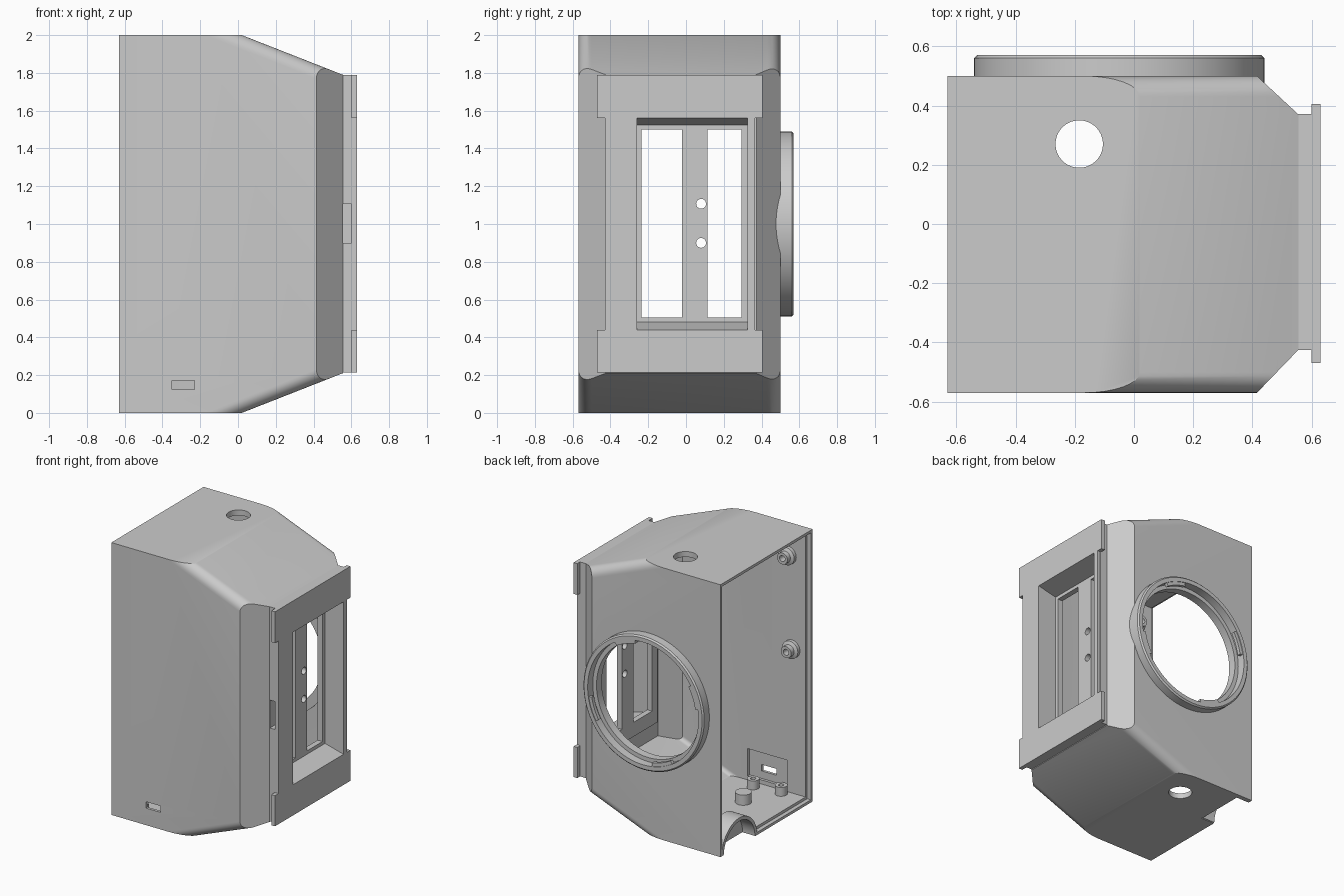
import bpy, bmesh, math
from mathutils import Matrix, Vector

if "Cube" in bpy.data.objects:
    bpy.data.objects.remove(bpy.data.objects["Cube"])

grey = bpy.data.materials.new("light_grey")
grey.diffuse_color = (0.6, 0.6, 0.6, 1)
grey.use_nodes = True
grey.node_tree.nodes["Principled BSDF"].inputs["Base Color"].default_value = grey.diffuse_color


def finish(name, bm):
    bmesh.ops.recalc_face_normals(bm, faces=bm.faces)
    me = bpy.data.meshes.new(name)
    bm.to_mesh(me)
    bm.free()
    me.materials.append(grey)
    ob = bpy.data.objects.new(name, me)
    bpy.context.scene.collection.objects.link(ob)
    return ob


def box(name, x, y, z):
    bm = bmesh.new()
    bmesh.ops.create_cube(bm, size=1)
    for v in bm.verts:
        v.co = [r[0] + (c + 0.5) * (r[1] - r[0]) for c, r in zip(v.co, (x, y, z))]
    return finish(name, bm)


ROT = {"z": Matrix(), "y": Matrix.Rotation(-math.pi / 2, 4, "X"),
       "x": Matrix.Rotation(math.pi / 2, 4, "Y")}


def cyl(name, r, h, loc, axis, n=64):
    """Solid cylinder rising from loc along the axis."""
    bm = bmesh.new()
    bmesh.ops.create_cone(bm, cap_ends=True, segments=n, radius1=r, radius2=r, depth=h)
    bm.transform(Matrix.Translation(loc) @ ROT[axis] @ Matrix.Translation((0, 0, h / 2)))
    return finish(name, bm)


def lathe(name, prof, loc, axis, a0=0, a1=360, n=72):
    """Closed (radius, height) profile turned about the axis, fully or in part."""
    bm = bmesh.new()
    full = a1 - a0 >= 360
    rows = []
    for i in range(n if full else n + 1):
        a = math.radians(a0 + (a1 - a0) * i / n)
        rows.append([bm.verts.new((r * math.cos(a), r * math.sin(a), h)) for r, h in prof])
    k = len(prof)
    for i in range(n):
        p, q = rows[i], rows[(i + 1) % len(rows)]
        for j in range(k):
            bm.faces.new((p[j], p[(j + 1) % k], q[(j + 1) % k], q[j]))
    if not full:
        bm.faces.new(rows[0])
        bm.faces.new(rows[-1])
    bm.transform(Matrix.Translation(loc) @ ROT[axis])
    return finish(name, bm)


def prism_y(bm, pts, y0, y1):
    a, b = ([bm.verts.new((x, y, z)) for x, z in pts] for y in (y0, y1))
    bm.faces.new(a)
    bm.faces.new(b)
    for i in range(len(pts)):
        j = (i + 1) % len(pts)
        bm.faces.new((a[i], a[j], b[j], b[i]))


def shell(name, t, x0, x1):
    """Housing shape inset by t: rounded wedge trimmed by flat planes."""
    bm = bmesh.new()
    top = lambda x: 2 + 0.3925 * (0.02 - x) - 1.074 * t
    prism_y(bm, [(x0, top(x0)), (x1, top(x1)), (x1, 2 - top(x1)), (x0, 2 - top(x0))],
            -0.57 + t, 0.50 - t)
    bmesh.ops.recalc_face_normals(bm, faces=bm.faces)
    edges = [e for e in bm.edges if abs(e.verts[0].co.x - e.verts[1].co.x) > 0.1]
    bmesh.ops.bevel(bm, geom=edges, offset=0.07 - t, segments=8, profile=0.5, affect="EDGES")
    for co, no in (((0, 0, 2), (0, 0, 1)), ((0, 0, 0), (0, 0, -1)),
                   ((0.415, 0.50, 0), (0.13, 0.14, 0)), ((0.415, -0.57, 0), (0.145, -0.14, 0))):
        no = Vector(no).normalized()
        bmesh.ops.bisect_plane(bm, geom=bm.verts[:] + bm.edges[:] + bm.faces[:], dist=1e-5,
                               plane_co=Vector(co) - no * t, plane_no=no, clear_outer=True)
        bmesh.ops.holes_fill(bm, edges=bm.edges[:], sides=0)
    return finish(name, bm)


def boolean(ob, others, op="DIFFERENCE"):
    bpy.context.view_layer.objects.active = ob
    for c in others:
        m = ob.modifiers.new("cut", "BOOLEAN")
        m.operation, m.solver, m.object = op, "EXACT", c
        bpy.ops.object.modifier_apply(modifier=m.name)
        bpy.data.objects.remove(c)


# Housing: hollow, open at the back, with all its openings
body = shell("housing", 0, -0.63, 0.555)
boolean(body, [
    shell("cavity", 0.04, -0.8, 0.515),
    shell("back_rebate", 0.02, -0.8, -0.60),
    cyl("port_hole", 0.43, 0.4, (-0.05, 0.3, 1), "y", 96),
    cyl("pipe_hole", 0.08, 2.4, (-0.185, 0.27, -0.2), "z"),
    box("slot", (-0.35, -0.23), (-0.7, -0.4), (0.125, 0.172)),
    box("slot_pocket", (-0.45, -0.13), (-0.55, -0.4), (0.07, 0.27)),
    box("front_opening", (0.45, 0.7), (-0.29, 0.355), (0.42, 1.58)),
    cyl("cable_notch", 0.185, 0.2, (-0.72, 0.28, 0), "x"),
])

# Half-round cover over the cable notch
cover = cyl("cable_cover", 0.205, 0.13, (-0.63, 0.28, 0), "x")
boolean(cover, [cyl("inner", 0.18, 0.2, (-0.73, 0.28, 0), "x"),
                box("below", (-1, 0), (-0.2, 0.7), (-0.5, 0.005))])

# Front frame: neck, clip flange with four corner tabs, tunnel with two windows
frame = box("front_frame", (0.54, 0.61), (-0.425, 0.372), (0.215, 1.79))
boolean(frame, [
    box("flange", (0.60, 0.63), (-0.43, 0.365), (0.215, 1.79)),
    box("tabs_low", (0.60, 0.63), (-0.47, 0.405), (0.215, 0.44)),
    box("tabs_high", (0.60, 0.63), (-0.47, 0.405), (1.56, 1.79)),
    box("tunnel", (0.44, 0.58), (-0.30, 0.365), (0.40, 1.60)),
], "UNION")
bm = bmesh.new()
prism_y(bm, [(0.48, 0.48), (0.63, 0.44), (0.7, 0.44), (0.7, 1.56), (0.63, 1.56), (0.48, 1.525)],
        -0.26, 0.325)
boolean(frame, [
    finish("funnel", bm),
    box("window_a", (0.3, 0.6), (-0.235, -0.02), (0.505, 1.5)),
    box("window_b", (0.3, 0.6), (0.115, 0.295), (0.505, 1.5)),
    cyl("screw_a", 0.026, 0.3, (0.3, 0.08, 1.107), "x", 24),
    cyl("screw_b", 0.026, 0.3, (0.3, 0.08, 0.9), "x", 24),
    box("latch_notch", (0.557, 0.60), (-0.5, -0.36), (0.9, 1.105)),
])

# Port ring with inner lip and four bayonet lugs
ring = lathe("port_ring", [(0.42, 0.45), (0.49, 0.45), (0.49, 0.56), (0.48, 0.57),
                           (0.45, 0.57), (0.45, 0.51), (0.42, 0.51)], (-0.05, 0, 1), "y", n=96)
smooth = [body, cover, frame, ring]
for k in range(4):
    a = 20 + 90 * k
    smooth.append(lathe("bayonet_lug", [(0.425, 0.54), (0.455, 0.54), (0.455, 0.565), (0.425, 0.565)],
                        (-0.05, 0, 1), "y", a - 11, a + 11, 10))

# Screw bosses on the side wall and pegs on the floor
for x, z in ((-0.49, 1.10), (-0.46, 1.78)):
    smooth.append(lathe("wall_boss", [(0.022, 0), (0.065, 0), (0.065, 0.03), (0.042, 0.04),
                                      (0.042, 0.075), (0.022, 0.075)], (x, -0.535, z), "y", n=32))
for x, y in ((-0.226, -0.457), (-0.437, -0.48)):
    smooth.append(lathe("floor_boss", [(0.018, 0), (0.042, 0), (0.042, 0.07), (0.018, 0.07)],
                        (x, y, 0.035), "z", n=32))
smooth.append(cyl("floor_peg", 0.055, 0.08, (-0.305, -0.23, 0.035), "z", 32))

# Smooth rounded parts, keep edges sharp
bpy.ops.object.select_all(action="DESELECT")
for ob in smooth:
    ob.select_set(True)
bpy.context.view_layer.objects.active = body
bpy.ops.object.shade_smooth_by_angle(angle=math.radians(25))
